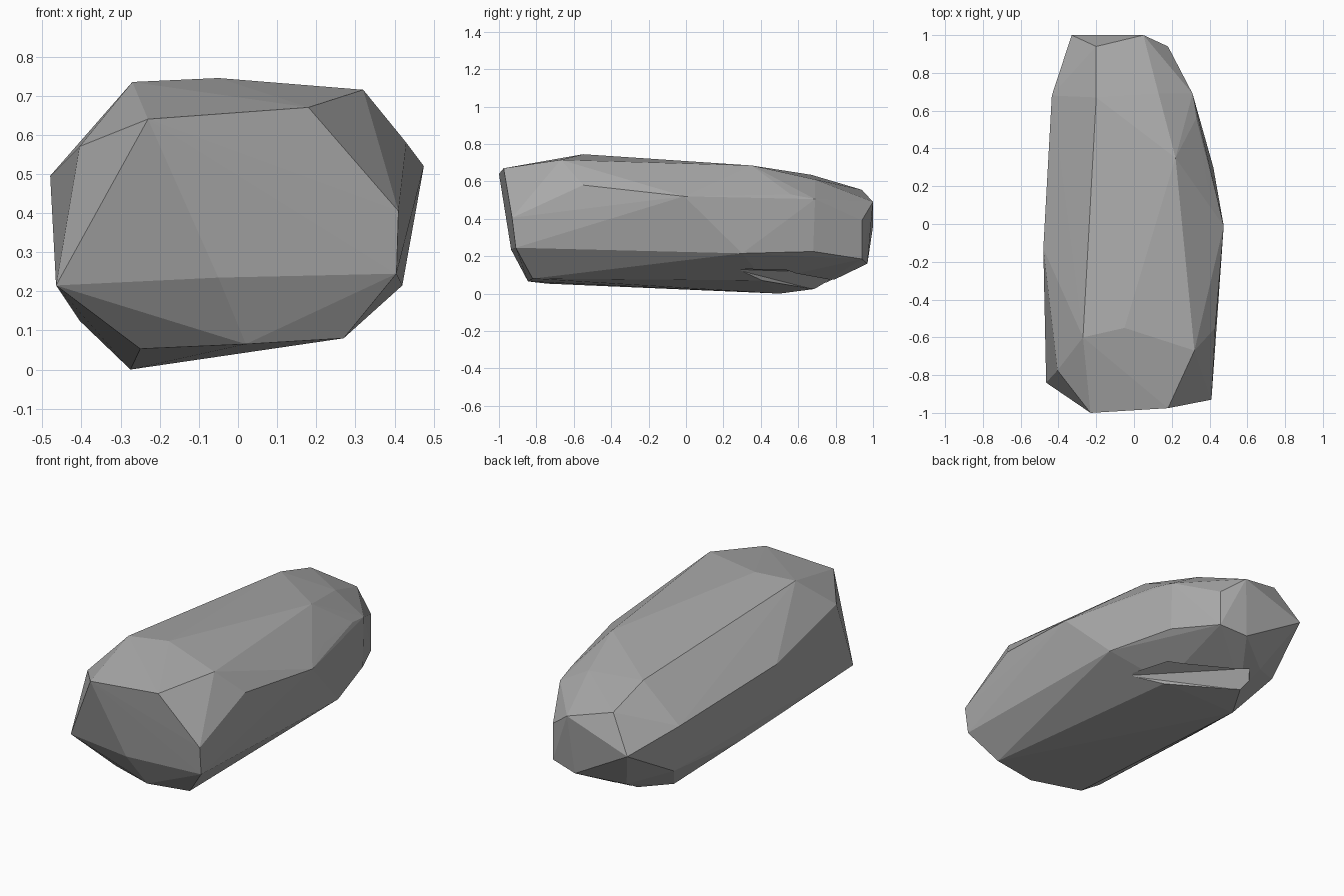
import bpy
import bmesh

cube = bpy.data.objects.get("Cube")
if cube:
    bpy.data.objects.remove(cube, do_unlink=True)


def flat_material(name, color):
    mat = bpy.data.materials.new(name)
    mat.use_nodes = True
    mat.diffuse_color = color
    mat.node_tree.nodes["Principled BSDF"].inputs["Base Color"].default_value = color
    return mat


def hull_object(name, corners, material):
    """Wrap the corner points in a faceted convex shell."""
    bm = bmesh.new()
    for corner in corners:
        bm.verts.new(corner)
    result = bmesh.ops.convex_hull(bm, input=bm.verts)
    unused = {v for v in result["geom_interior"] if isinstance(v, bmesh.types.BMVert)}
    bmesh.ops.delete(bm, geom=list(unused), context="VERTS")
    bmesh.ops.recalc_face_normals(bm, faces=bm.faces)
    mesh = bpy.data.meshes.new(name)
    bm.to_mesh(mesh)
    bm.free()
    mesh.materials.append(material)
    obj = bpy.data.objects.new(name, mesh)
    bpy.context.scene.collection.objects.link(obj)
    return obj


# Crown: the high corners along the top of the boulder
crown = [
    (-.27, -.6, .735), (-.05, -.55, .745), (.32, -.67, .715),
    (.22, .35, .685), (-.2, .67, .635), (.13, .69, .61),
]

# Front end: nearly flat broken face
front_end = [
    (-.23, -1, .64), (.18, -.975, .67), (.41, -.93, .405),
    (.405, -.91, .245), (-.05, -.935, .235), (-.465, -.84, .215),
]

# Back end: narrower, rounded tip
back_end = [
    (-.2, .94, .555), (.05, 1, .49), (-.33, 1, .36),
    (.18, .94, .39), (.18, .94, .185), (.02, .97, .16),
]

# Flanks: ridge corners along both long sides
left_flank = [
    (.43, -.55, .58), (.475, -.01, .52), (.385, .22, .555),
    (.33, .56, .53), (.31, .69, .505), (.42, .3, .215), (.31, .68, .225),
]
right_flank = [
    (-.405, -.775, .57), (-.48, -.13, .495), (-.435, .68, .44),
    (-.4, .68, .175), (-.405, .05, .125),
]

# Underside: low corners the boulder rests on
underside = [
    (-.25, -.74, .053), (.02, -.845, .065), (.27, -.82, .08),
    (.27, .27, .14), (.13, .42, .07), (-.17, .69, .025),
    (-.275, .5, 0), (-.2, .82, .1), (-.33, .45, .07),
]

stone = flat_material("stone grey", (.4, .4, .4, 1))
boulder = hull_object(
    "boulder",
    crown + front_end + back_end + left_flank + right_flank + underside,
    stone,
)

# Shallow chipped notch under the back left edge
notch = [
    (.28, .26, .13), (.19, .51, .15), (.12, .42, .06),
    (-.18, .69, .02), (-.2, .82, .11), (.35, .7, -.1),
]
cutter = hull_object("notch_cutter", notch, stone)
cutter.hide_render = True
cutter.hide_viewport = True
chip = boulder.modifiers.new("chip", "BOOLEAN")
chip.operation = "DIFFERENCE"
chip.solver = "EXACT"
chip.object = cutter
